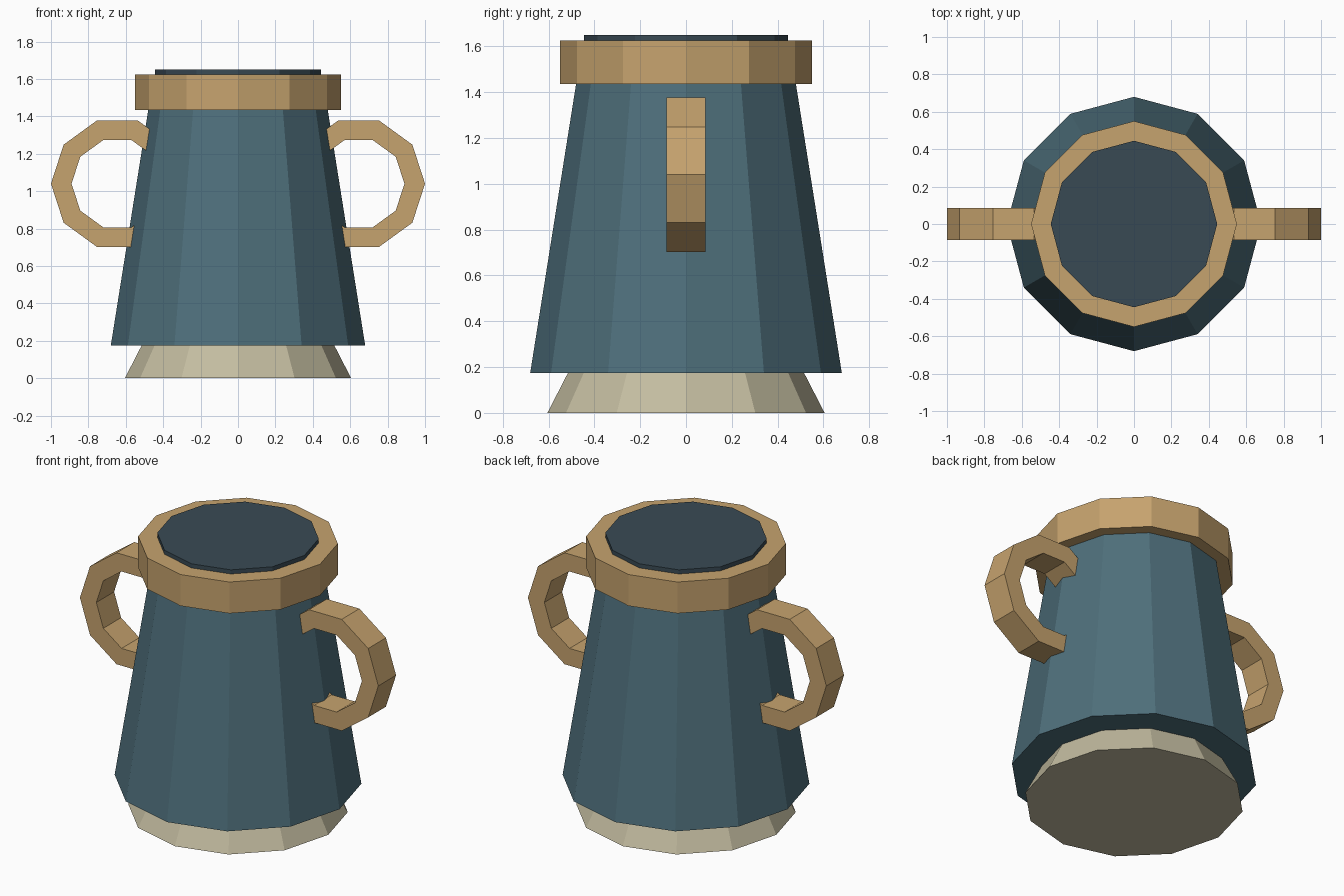
import bpy, bmesh, math
from mathutils import Vector

if "Cube" in bpy.data.objects:
    bpy.data.objects.remove(bpy.data.objects["Cube"])


def material(name, r, g, b):
    # sRGB 0-255 to linear
    def lin(c):
        c /= 255
        return c / 12.92 if c <= 0.04045 else ((c + 0.055) / 1.055) ** 2.4
    m = bpy.data.materials.new(name)
    m.diffuse_color = (lin(r), lin(g), lin(b), 1)
    m.use_nodes = True
    m.node_tree.nodes["Principled BSDF"].inputs["Base Color"].default_value = m.diffuse_color
    return m


TEAL = material("teal", 78, 111, 123)
TAN = material("tan", 198, 163, 110)
CREAM = material("cream", 195, 188, 160)
DARK = material("dark slate", 57, 74, 84)


def finish(name, bm, mat):
    bmesh.ops.recalc_face_normals(bm, faces=bm.faces)
    me = bpy.data.meshes.new(name)
    bm.to_mesh(me)
    bm.free()
    me.materials.append(mat)
    ob = bpy.data.objects.new(name, me)
    bpy.context.collection.objects.link(ob)
    return ob


def lathe(name, profile, mat, sides=12):
    # stack of (radius, z) rings, capped at both ends
    bm = bmesh.new()
    rings = [[bm.verts.new((r * math.cos(i * math.tau / sides),
                            r * math.sin(i * math.tau / sides), z))
              for i in range(sides)] for r, z in profile]
    for a, b in zip(rings, rings[1:]):
        for i in range(sides):
            j = (i + 1) % sides
            bm.faces.new((a[i], a[j], b[j], b[i]))
    bm.faces.new(rings[0])
    bm.faces.new(rings[-1])
    return finish(name, bm, mat)


def handle(name, side):
    # ten-sided ring of rectangular section, inner side buried in the body
    bm = bmesh.new()
    n = 10
    rings = []
    for i in range(n):
        a = i * math.tau / n
        rings.append([bm.verts.new((side * (0.645 + r * math.cos(a)), y,
                                    1.04 + r * math.sin(a)))
                      for r, y in ((0.355, -0.085), (0.355, 0.085),
                                   (0.245, 0.085), (0.245, -0.085))])
    for i in range(n):
        a, b = rings[i], rings[(i + 1) % n]
        for k in range(4):
            l = (k + 1) % 4
            bm.faces.new((a[k], a[l], b[l], b[k]))
    return finish(name, bm, TAN)


# Foot, tapered body, rim band and lid
lathe("foot", [(0.605, 0), (0.515, 0.175)], CREAM)
lathe("body", [(0.68, 0.175), (0.46, 1.56)], TEAL)
lathe("rim_band", [(0.55, 1.435), (0.55, 1.625)], TAN)
lathe("lid", [(0.445, 1.60), (0.445, 1.65)], DARK)

# Handles
handle("right_handle", 1)
handle("left_handle", -1)
